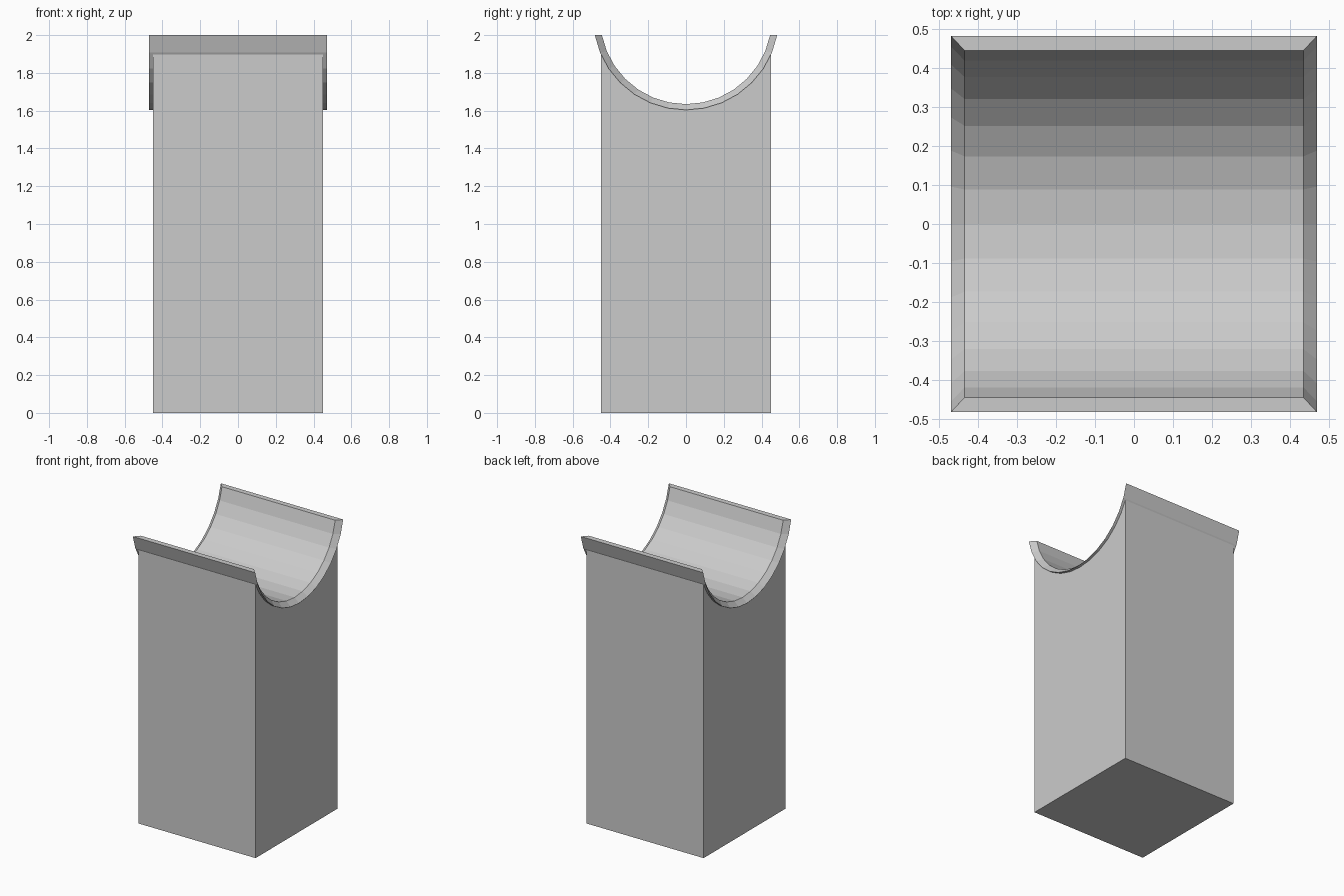
import bpy, bmesh
from math import sin, cos, radians

if "Cube" in bpy.data.objects:
    bpy.data.objects.remove(bpy.data.objects["Cube"])

STEP = 11.25  # 32-sided circle


def arc(radius, n, centre_z):
    """(y, z) points of the lower arc, n segments either side of the bottom."""
    return [(radius * sin(radians(i * STEP)), centre_z - radius * cos(radians(i * STEP)))
            for i in range(-n, n + 1)]


def finish(name, bm):
    bmesh.ops.recalc_face_normals(bm, faces=bm.faces)
    mesh = bpy.data.meshes.new(name)
    bm.to_mesh(mesh)
    bm.free()
    bpy.context.collection.objects.link(bpy.data.objects.new(name, mesh))


def row(bm, x, pts):
    return [bm.verts.new((x, y, z)) for y, z in pts]


# Trough: curved shell, rim bevelled inward at both ends
R_OUT, R_IN = 0.4925, 0.454
drop = cos(radians(7 * STEP))
outer = arc(R_OUT, 7, 2 + R_OUT * drop)
inner = arc(R_IN, 7, 2 + R_IN * drop)
bm = bmesh.new()
rows = [row(bm, -0.47, outer), row(bm, 0.47, outer),
        row(bm, 0.435, inner), row(bm, -0.435, inner)]
for k in range(4):
    a, b = rows[k], rows[(k + 1) % 4]
    for i in range(len(a) - 1):
        bm.faces.new((a[i], a[i + 1], b[i + 1], b[i]))
for i in (0, -1):
    bm.faces.new([r[i] for r in rows])
finish("trough", bm)

# Post: square block whose scooped top sits just inside the shell
H = 0.45
scoop = [(max(-H, min(H, y)), z) for y, z in arc(0.487, 6, 2 + R_OUT * drop)]
profile = [(H, 0), (-H, 0)] + scoop
bm = bmesh.new()
left, right = row(bm, -H, profile), row(bm, H, profile)
bm.faces.new(left)
bm.faces.new(right)
for i in range(len(profile)):
    j = (i + 1) % len(profile)
    bm.faces.new((left[i], left[j], right[j], right[i]))
finish("post", bm)
